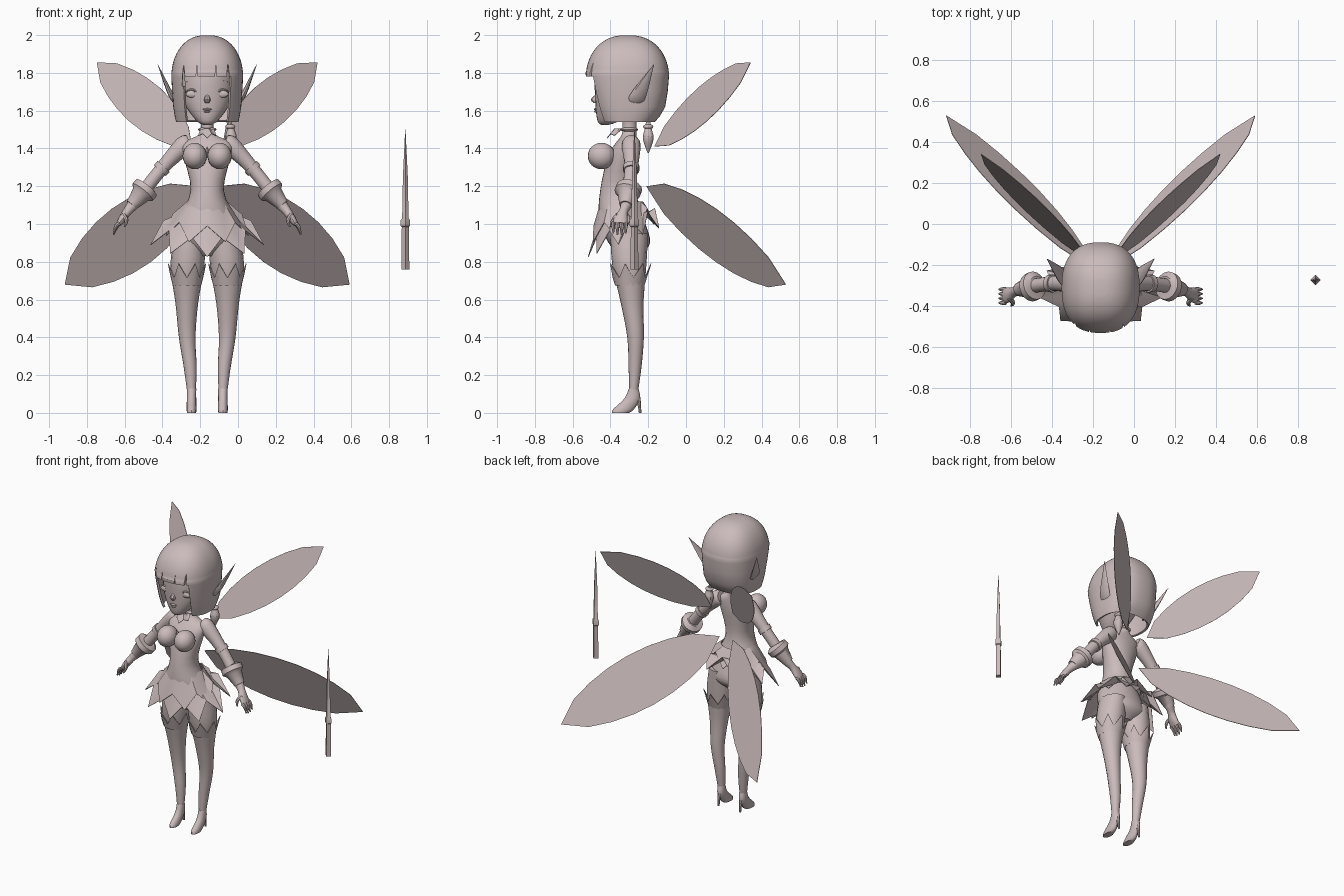
import bpy, bmesh, math
from mathutils import Vector, Matrix

if "Cube" in bpy.data.objects:
    bpy.data.objects.remove(bpy.data.objects["Cube"])

BODY_X = -0.163          # body centre line; parts are written relative to it
made = []

mat = bpy.data.materials.new("pale_pink")
mat.use_nodes = True
colour = (0.6, 0.5, 0.5, 1)
mat.diffuse_color = colour
mat.node_tree.nodes["Principled BSDF"].inputs["Base Color"].default_value = colour


def finish(name, bm, thick=0):
    """Turn a bmesh into a coloured object on the body centre line."""
    bmesh.ops.recalc_face_normals(bm, faces=bm.faces)
    bmesh.ops.translate(bm, verts=bm.verts, vec=(BODY_X, 0, 0))
    mesh = bpy.data.meshes.new(name)
    bm.to_mesh(mesh)
    bm.free()
    mesh.materials.append(mat)
    ob = bpy.data.objects.new(name, mesh)
    bpy.context.collection.objects.link(ob)
    if thick:
        ob.modifiers.new("thickness", 'SOLIDIFY').thickness = thick
    made.append(ob)
    return ob


def interpolate(keys, steps):
    """Smooth curve through the keys, with extra rings between them."""
    keys = [Vector(key) for key in keys]
    last = len(keys) - 1
    result = []
    for i in range(last):
        start, end = keys[i], keys[i + 1]
        leave = (end - keys[max(i - 1, 0)]) / 2
        arrive = (keys[min(i + 2, last)] - start) / 2
        for k in range(steps):
            t = k / steps
            ease = t * t * (3 - 2 * t)
            result.append(start.lerp(end, ease) + leave * t * (1 - t) ** 2
                          - arrive * t * t * (1 - t))
    return result + [keys[last]]


def loft(name, keys, side=1, sides=16, steps=4, aim=False, power=1, cut=None, thick=0):
    """Skin rings of (x, y, z, rx, ry); aim turns each ring across the path."""
    keys = [(*key, key[-1])[:5] for key in keys]
    rings = interpolate(keys, steps)
    mids = [Vector((r[0] * side, r[1], r[2])) for r in rings]
    bm, rows = bmesh.new(), []
    for i, ring in enumerate(rings):
        u, v = Vector((1, 0, 0)), Vector((0, 1, 0))
        if aim:
            tangent = (mids[min(i + 1, len(mids) - 1)] - mids[max(i - 1, 0)]).normalized()
            u = v.cross(tangent).normalized()
            v = tangent.cross(u)
        row = []
        for k in range(sides):
            angle = math.tau * k / sides
            c, s = (math.copysign(abs(w) ** power, w) for w in (math.cos(angle), math.sin(angle)))
            row.append(bm.verts.new(mids[i] + u * c * ring[3] + v * s * ring[4]))
        rows.append(row)
    for ring, upper, lower in zip(rings, rows, rows[1:]):
        for k in range(sides):
            j = (k + 1) % sides
            if not (cut and cut(ring[2], math.sin(math.tau * (k + .5) / sides))):
                bm.faces.new((upper[k], upper[j], lower[j], lower[k]))
    bm.faces.new(rows[0])
    if not cut:
        bm.faces.new(rows[-1])
    return finish(name, bm, thick)


def ball(name, centre, size):
    bm = bmesh.new()
    matrix = Matrix.Translation(centre) @ Matrix.Diagonal((*size, 1))
    bmesh.ops.create_uvsphere(bm, u_segments=20, v_segments=12, radius=1, matrix=matrix)
    finish(name, bm)


def zigzag(name, centre, waist, tip, valley, points, slope=0, turn=0):
    """Pointed hem; each ring is (z, rx, ry), slope lifts the hem toward the back."""
    bm, top, hem = bmesh.new(), [], []
    count = 2 * points
    for k in range(count):
        angle = math.tau * (k + turn) / count - math.pi / 2
        c, s = math.cos(angle), math.sin(angle)
        for row, (z, rx, ry) in ((top, waist), (hem, valley if k % 2 else tip)):
            lift = slope * (s + 1) if row is hem else 0
            row.append(bm.verts.new((centre[0] + rx * c, centre[1] + ry * s, z + lift)))
    for k in range(count):
        j = (k + 1) % count
        bm.faces.new((top[k], top[j], hem[k]))
        bm.faces.new((top[j], hem[j], hem[k]))
    finish(name, bm, thick=.004)


def wing(name, root, tip, width, plane, side):
    """Leaf outline between two (x, z) points, lying on y = a + b x + c z."""
    a, b, c = plane
    root, tip = Vector(root), Vector(tip)
    across = (tip - root).orthogonal().normalized() * width
    steps = 8
    outline = []
    for k in range(2 * steps):
        t = k / steps
        along = t if t < 1 else 2 - t
        x, z = root.lerp(tip, along) + across * math.copysign(
            abs(math.sin(math.pi * t)) ** .6, 1 - t)
        outline.append((x * side, a + b * x + c * z, z))
    bm = bmesh.new()
    bm.faces.new([bm.verts.new(point) for point in outline])
    finish(name, bm, thick=.003)


# Head and face
loft("head", [(0, -.43, 1.525, .02), (0, -.41, 1.55, .06), (0, -.37, 1.65, .125, .11),
              (0, -.34, 1.8, .14), (0, -.33, 1.92, .1)], sides=24)
loft("nose", [(0, -.465, 1.69, .008), (0, -.48, 1.66, .017, .024),
              (0, -.475, 1.64, .012)], sides=8)
ball("upper_lip", (0, -.478, 1.607), (.025, .01, .006))
ball("lower_lip", (0, -.476, 1.595), (.016, .01, .006))

# Hair: a round dome, then straight sides with the face left open
dome = []
for k in range(1, 13):
    angle = math.pi / 2 * k / 12
    spread = math.sin(angle) ** .85
    dome.append((0, -.31, 1.78 + .22 * math.cos(angle), .19 * spread, .22 * spread))
hair = loft("hair", dome + [(0, -.3, 1.62, .18, .19), (0, -.31, 1.54, .165, .145)],
            sides=48, steps=2, power=.82, thick=.014,
            cut=lambda z, s: z < 1.79 and s < -.78)

# Slits in the fringe
bm = bmesh.new()
for x in (-.125, -.055, .045, .11):
    matrix = Matrix.Translation((x, -.5, 1.8)) @ Matrix.Diagonal((.011, .1, .07, 1))
    bmesh.ops.create_cone(bm, cap_ends=True, segments=4, radius1=1, radius2=0,
                          depth=2, matrix=matrix)
cutter = finish("fringe_cutter", bm)
cutter.hide_render = True
made.remove(cutter)
slits = hair.modifiers.new("slits", 'BOOLEAN')
slits.operation, slits.object = 'DIFFERENCE', cutter

# Side ponytail
loft("ponytail", [(.115, -.2, 1.54, .012), (.125, -.2, 1.5, .02),
                  (.125, -.2, 1.45, .03), (.12, -.2, 1.375, .003)], sides=10)
ball("hair_tie", (.122, -.2, 1.515), (.027, .027, .014))

# Torso and neck
loft("torso", [(0, -.3, 1.57, .038), (0, -.3, 1.48, .038), (0, -.315, 1.43, .125, .056),
               (0, -.335, 1.36, .125, .078), (0, -.36, 1.18, .088, .094),
               (0, -.34, 1.02, .15, .12), (0, -.3, .9, .16, .11), (0, -.3, .83, .05)], sides=28)
ball("choker", (0, -.3, 1.5), (.049, .047, .014))
loft("brooch", [(0, -.43, 1.41, .001), (0, -.43, 1.38, .016), (0, -.435, 1.35, .001)],
     sides=4, steps=1)

# Ruffle below the choker
zigzag("neck_ruffle", (0, -.36), (1.505, .015, .02), (1.455, .05, .06), (1.475, .04, .05),
       5, slope=.02)

# Layered pointed skirt
zigzag("upper_skirt", (0, -.34), (1.12, .108, .112), (.9, .225, .17), (.99, .19, .15),
       7, slope=.05, turn=1)
zigzag("under_skirt", (0, -.325), (1.06, .132, .125), (.825, .305, .195), (.925, .235, .16),
       9, slope=.08)

for side, label in ((1, "left_"), (-1, "right_")):
    # Wings
    wing(label + "upper_wing", (.08, 1.41), (.583, 1.855), .12, (-.743, .683, .371), side)
    wing(label + "lower_wing", (.05, 1.2), (.753, .68), .175, (.358, .68, -.5), side)

    # Eyes, lashes and ears
    ball(label + "eye", (.077 * side, -.454, 1.688), (.036, .013, .02))
    loft(label + "lash", [(.036, -.468, 1.69, .003), (.08, -.462, 1.712, .006),
                          (.12, -.432, 1.695, .003)], side, sides=6, aim=True)
    loft(label + "brow", [(.04, -.467, 1.745, .003), (.075, -.456, 1.757, .005),
                          (.11, -.43, 1.75, .003)], side, sides=6, aim=True)
    loft(label + "ear", [(.15, -.27, 1.62, .01, .025), (.19, -.255, 1.68, .016, .045),
                         (.262, -.17, 1.845, .001)], side, sides=8)

    # Bust
    ball(label + "bust", (.066 * side, -.447, 1.36), (.064, .073, .07))

    # Arm with armband and flared glove cuff
    loft(label + "arm", [(.095, -.29, 1.435, .035), (.125, -.29, 1.415, .05),
                         (.235, -.29, 1.3, .036), (.37, -.31, 1.13, .034),
                         (.42, -.33, 1.07, .024), (.447, -.345, 1.03, .021, .036),
                         (.468, -.35, 1, .015, .038)], side, aim=True)
    loft(label + "armband", [(.23, -.29, 1.305, .044), (.25, -.29, 1.283, .043)],
         side, steps=1, aim=True)
    loft(label + "glove_cuff", [(.4, -.32, 1.1, .033), (.352, -.31, 1.156, .052),
                                (.342, -.31, 1.168, .07), (.322, -.3, 1.192, .07),
                                (.314, -.3, 1.202, .045)], side, steps=1, aim=True)

    # Fingers and thumb
    for k in range(4):
        y = -.385 + .022 * k
        tip = .938 + .008 * abs(k - 1.5)
        loft(label + "finger", [(.463, y, 1.005, .011), (.482, y, tip + .04, .01),
                                (.496, y, tip, .004)], side, sides=8, aim=True)
    loft(label + "thumb", [(.445, -.36, 1.05, .013), (.428, -.385, 1.02, .011),
                           (.437, -.4, .985, .004)], side, sides=8, aim=True)

    # Leg and pointed stocking top
    loft(label + "leg", [(.09, -.3, .95, .08, .1), (.105, -.3, .78, .09), (.108, -.285, .58, .06),
                         (.106, -.267, .4, .044), (.09, -.27, .24, .034),
                         (.083, -.278, .1, .022)], side)
    zigzag(label + "stocking_top", (.107 * side, -.298), (.675, .077, .078),
           (.79, .104, .115), (.715, .088, .09), 7, turn=1)

    # High-heeled shoe
    loft(label + "shoe", [(.083, -.277, .13, .025), (.083, -.285, .075, .025, .042),
                          (.083, -.33, .02, .026, .055), (.083, -.347, 0, .024, .046)], side)
    loft(label + "heel", [(.083, -.257, .085, .016), (.083, -.247, .04, .009),
                          (.083, -.243, 0, .007)], side, sides=8)

# Floating four-sided wand: handle, collar and tapering blade
profile = ((.76, .021), (.985, .019), (.99, .025), (1.02, .025), (1.03, .017),
           (1.25, .013), (1.5, .001))
loft("wand", [(.886 - BODY_X, -.273, z, r) for z, r in profile], sides=4, steps=1)

# Apply modifiers, then smooth while keeping creases
bpy.ops.object.select_all(action='DESELECT')
for ob in made:
    ob.select_set(True)
bpy.context.view_layer.objects.active = made[0]
bpy.ops.object.convert(target='MESH')
bpy.data.objects.remove(cutter)
bpy.ops.object.shade_smooth_by_angle(angle=math.radians(35))
